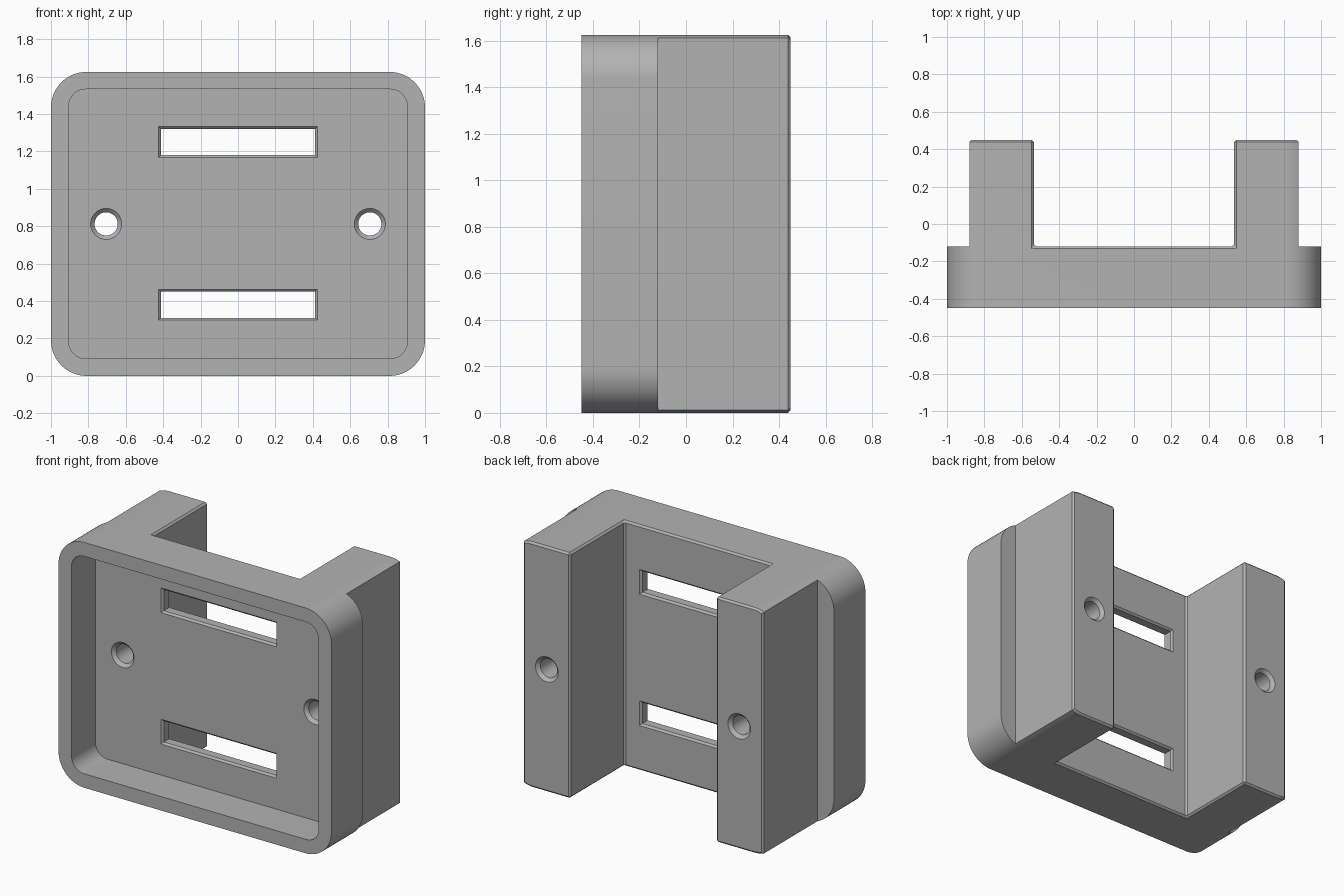
import bpy, bmesh
from math import sin, cos, pi

if "Cube" in bpy.data.objects:
    bpy.data.objects.remove(bpy.data.objects["Cube"], do_unlink=True)

H = 1.625                  # height
FRONT, BACK = -0.45, 0.45  # depth limits
FLOOR, WALL = -0.20, -0.12 # two sides of the centre panel
CH = 0.012                 # chamfer

grey = bpy.data.materials.new("plain grey")
grey.use_nodes = True
grey.diffuse_color = (0.45, 0.45, 0.45, 1)
grey.node_tree.nodes["Principled BSDF"].inputs["Base Color"].default_value = (0.45, 0.45, 0.45, 1)


def rounded(hw, hh, r=0, cx=0, cz=H / 2, steps=16):
    """Outline of a rectangle in x and z, with round corners if r > 0."""
    pts = []
    for k, (sx, sz) in enumerate([(1, 1), (-1, 1), (-1, -1), (1, -1)]):
        n = steps if r else 0
        for i in range(n + 1):
            a = k * pi / 2 + (i / n * pi / 2 if n else 0)
            pts.append((cx + sx * (hw - r) + r * cos(a), cz + sz * (hh - r) + r * sin(a)))
    return pts


def circle(r, cx, cz=H / 2, n=48):
    return [(cx + r * cos(2 * pi * i / n), cz + r * sin(2 * pi * i / n)) for i in range(n)]


def loft(name, sections):
    """Solid through a list of (y, outline) sections."""
    bm = bmesh.new()
    rings = [[bm.verts.new((x, y, z)) for x, z in pts] for y, pts in sections]
    for a, b in zip(rings, rings[1:]):
        for i in range(len(a)):
            j = (i + 1) % len(a)
            bm.faces.new((a[i], a[j], b[j], b[i]))
    bm.faces.new(rings[0])
    bm.faces.new(rings[-1])
    bmesh.ops.recalc_face_normals(bm, faces=bm.faces)
    mesh = bpy.data.meshes.new(name)
    bm.to_mesh(mesh)
    bm.free()
    mesh.materials.append(grey)
    ob = bpy.data.objects.new(name, mesh)
    bpy.context.collection.objects.link(ob)
    return ob


def cut(body, cutter):
    """Subtract the cutter from the body and discard it."""
    mod = body.modifiers.new("cut", 'BOOLEAN')
    mod.operation, mod.solver, mod.object = 'DIFFERENCE', 'EXACT', cutter
    bpy.context.view_layer.update()
    dg = bpy.context.evaluated_depsgraph_get()
    mesh = bpy.data.meshes.new_from_object(body.evaluated_get(dg))
    body.modifiers.clear()
    body.data = mesh
    bpy.data.objects.remove(cutter, do_unlink=True)


# Body block with round corners
body = loft("bracket_body", [(FRONT, rounded(1, H / 2, 0.19)), (BACK, rounded(1, H / 2, 0.19))])

# Channel between the two rear legs, and steps outside them
for cx, hw in ((0, 0.535), (1.08, 0.2), (-1.08, 0.2)):
    box = rounded(hw, H, cx=cx)
    cut(body, loft("cutter", [(WALL, box), (BACK + 0.2, box)]))

# Chamfer the rear leg ends and the rims of the channel
bm = bmesh.new()
bm.from_mesh(body.data)
bmesh.ops.remove_doubles(bm, verts=bm.verts, dist=1e-5)
bmesh.ops.dissolve_limit(bm, angle_limit=0.01, verts=bm.verts, edges=bm.edges)


def on_rim(e):
    if len(e.link_faces) != 2 or e.calc_face_angle(0) < 0.5:
        return False
    leg_end = all(v.co.y > BACK - 0.001 for v in e.verts)
    channel = all(abs(v.co.x) < 0.536 and v.co.y > WALL - 0.001
                  and abs(v.co.z - H / 2) > H / 2 - 0.001 for v in e.verts)
    return leg_end or channel


bmesh.ops.bevel(bm, geom=[e for e in bm.edges if on_rim(e)], offset=CH,
                offset_type='OFFSET', segments=1, affect='EDGES', clamp_overlap=False)
bmesh.ops.recalc_face_normals(bm, faces=bm.faces)
bm.to_mesh(body.data)
bm.free()

# Front recess
recess = rounded(0.905, 0.72, 0.09)
cut(body, loft("cutter", [(FRONT - 0.1, recess), (FLOOR, recess)]))

# Two slots through the panel, chamfered on both sides
for cz in (0.38, 1.25):
    wide, slim = rounded(0.424, 0.082, cz=cz), rounded(0.412, 0.07, cz=cz)
    cut(body, loft("cutter", [(FLOOR - 0.1, wide), (FLOOR, wide), (FLOOR + CH, slim),
                              (WALL - CH, slim), (WALL, wide), (WALL + 0.1, wide)]))

# Screw holes through the legs, countersunk at both ends
for cx in (-0.705, 0.705):
    wide, slim = circle(0.083, cx), circle(0.062, cx)
    cut(body, loft("cutter", [(FLOOR - 0.1, wide), (FLOOR, wide), (FLOOR + 0.021, slim),
                              (BACK - 0.021, slim), (BACK, wide), (BACK + 0.1, wide)]))

# Smooth the round corners, keep the edges sharp
bpy.ops.object.select_all(action='DESELECT')
body.select_set(True)
bpy.context.view_layer.objects.active = body
bpy.ops.object.shade_smooth_by_angle(angle=0.4)
